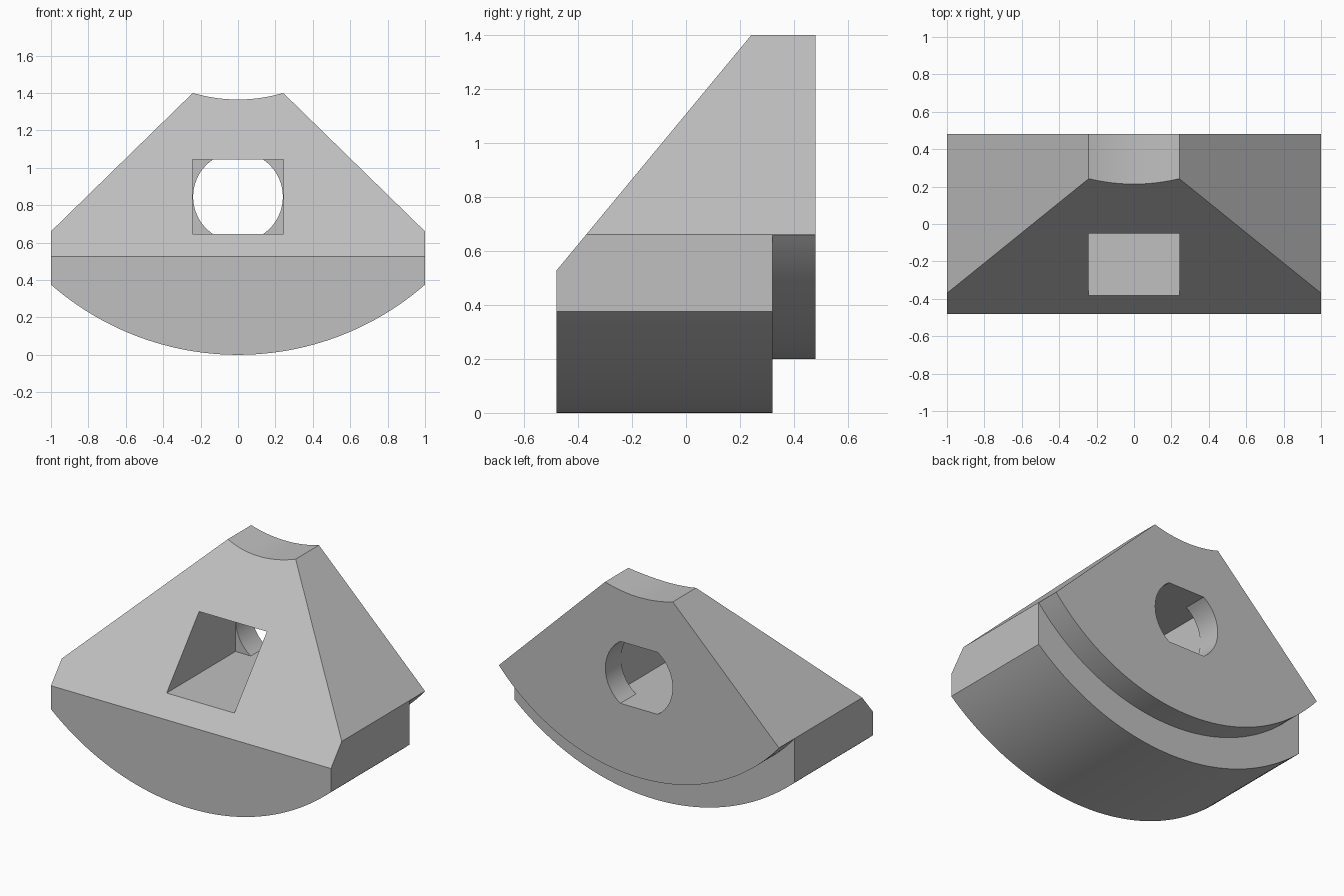
import bpy
import bmesh
from math import sin, cos, asin, radians
from mathutils import Vector

if "Cube" in bpy.data.objects:
    bpy.data.objects.remove(bpy.data.objects["Cube"], do_unlink=True)

grey = bpy.data.materials.new("light grey")
grey.use_nodes = True
colour = (0.53, 0.53, 0.53, 1)
grey.diffuse_color = colour
grey.node_tree.nodes["Principled BSDF"].inputs["Base Color"].default_value = colour


def arc(cz, r, start, end, steps):
    """Points on a circle about (0, cz) in the XZ plane."""
    angles = [start + (end - start) * i / steps for i in range(steps + 1)]
    return [(r * cos(a), cz + r * sin(a)) for a in angles]


def extrude(name, profile, y0, y1, cut=None):
    """Extrude an XZ outline along y, optionally slicing it with a plane."""
    bm = bmesh.new()
    face = bm.faces.new([bm.verts.new((x, y0, z)) for x, z in profile])
    new = bmesh.ops.extrude_face_region(bm, geom=[face])["geom"]
    moved = [v for v in new if isinstance(v, bmesh.types.BMVert)]
    bmesh.ops.translate(bm, verts=moved, vec=(0, y1 - y0, 0))
    if cut:
        res = bmesh.ops.bisect_plane(bm, geom=bm.verts[:] + bm.edges[:] + bm.faces[:],
                                     plane_co=cut[0], plane_no=cut[1], clear_outer=True)
        edges = [e for e in res["geom_cut"] if isinstance(e, bmesh.types.BMEdge)]
        bmesh.ops.contextual_create(bm, geom=edges)
    bmesh.ops.recalc_face_normals(bm, faces=bm.faces)
    mesh = bpy.data.meshes.new(name)
    bm.to_mesh(mesh)
    bm.free()
    mesh.materials.append(grey)
    obj = bpy.data.objects.new(name, mesh)
    bpy.context.collection.objects.link(obj)
    return obj


def subtract(body, cutter):
    cutter.hide_render = True
    mod = body.modifiers.new("cut", "BOOLEAN")
    mod.operation = "DIFFERENCE"
    mod.solver = "EXACT"
    mod.object = cutter
    bpy.context.view_layer.objects.active = body
    bpy.ops.object.modifier_apply(modifier=mod.name)
    bpy.data.objects.remove(cutter, do_unlink=True)


# Main block: curved base, sloping sides, dished top and slanted front
down = radians(-90)
base_r = 1.52
half = asin(1 / base_r)
notch_r, notch_z, notch_half = 0.854, 2.219, asin(0.242 / 0.854)
outline = arc(base_r, base_r, down - half, down + half, 48)
outline += [(1, 0.66)]
outline += arc(notch_z, notch_r, down + notch_half, down - notch_half, 16)
outline += [(-1, 0.66)]
slope = Vector((0, -0.87, 0.72)).normalized()
wedge = extrude("wedge_block", outline, -0.48, 0.48, cut=((0, -0.48, 0.527), slope))

# Curved step along the back of the base
wide = radians(56)
step = arc(base_r, 1.32, down - wide, down + wide, 64)
subtract(wedge, extrude("step_cutter", step + [(1.3, -0.3), (-1.3, -0.3)], 0.32, 0.7))

# Round bolt hole with flat top and bottom, opening into a square front pocket
mid, flat, hole_r = 0.845, 0.2, 0.24
a = asin(flat / hole_r)
hole = arc(mid, hole_r, -a, a, 20)
hole += [(-x, z) for x, z in reversed(hole)]
subtract(wedge, extrude("hole_cutter", hole, 0.2, 0.7))
w = 0.242
pocket = [(-w, mid - flat), (w, mid - flat), (w, mid + flat), (-w, mid + flat)]
subtract(wedge, extrude("pocket_cutter", pocket, -0.7, 0.32))

# Smooth curves, crisp edges
bpy.ops.object.select_all(action="DESELECT")
wedge.select_set(True)
bpy.context.view_layer.objects.active = wedge
bpy.ops.object.shade_smooth_by_angle(angle=radians(20))
